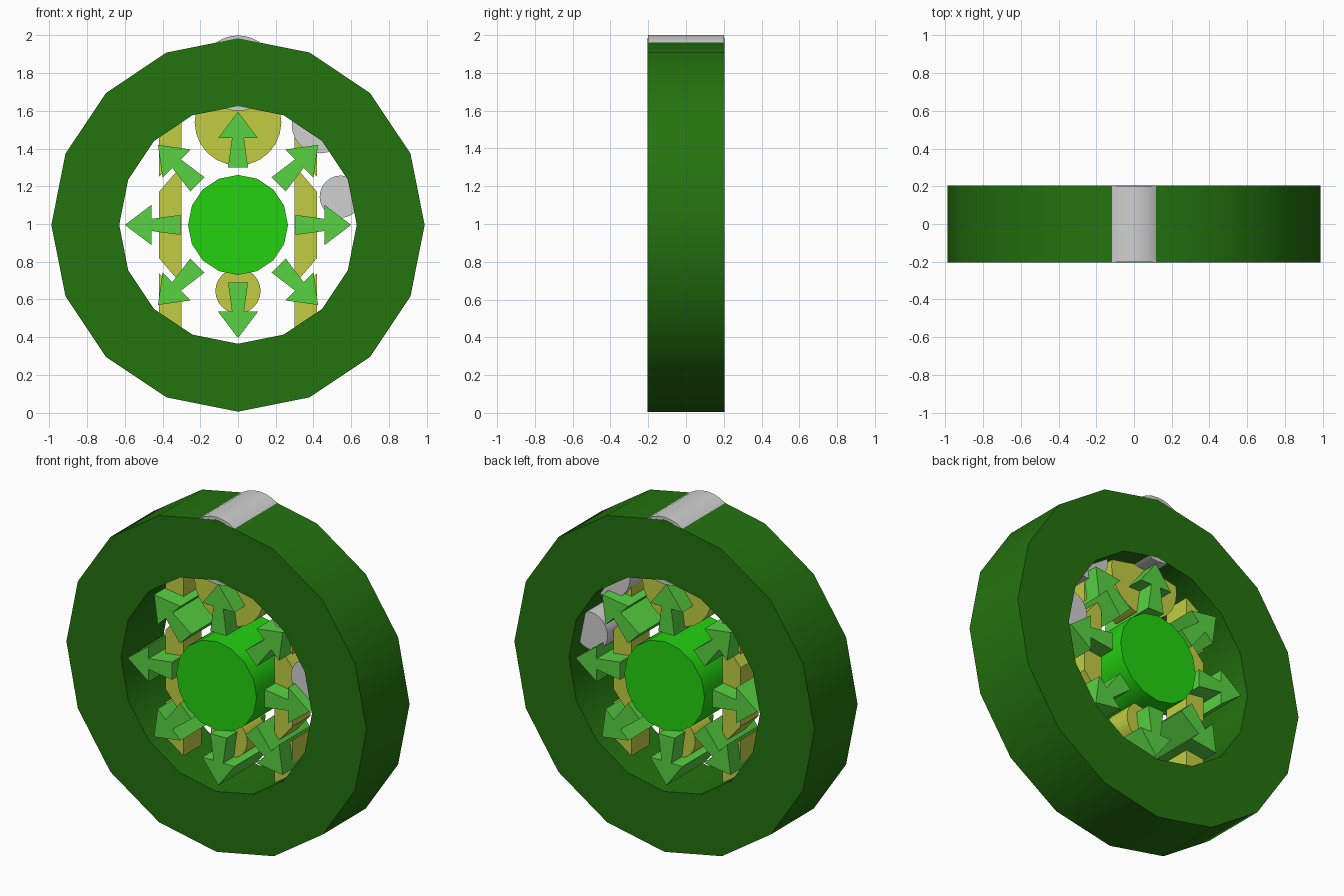
import bpy, bmesh, math

if "Cube" in bpy.data.objects:
    bpy.data.objects.remove(bpy.data.objects["Cube"])

CZ = 0.995  # height of the wheel centre


def mat(name, r, g, b):
    lin = lambda c: ((c / 255 + 0.055) / 1.055) ** 2.4
    m = bpy.data.materials.new(name)
    m.diffuse_color = (lin(r), lin(g), lin(b), 1)
    m.use_nodes = True
    m.node_tree.nodes["Principled BSDF"].inputs["Base Color"].default_value = m.diffuse_color
    return m


DARK = mat("dark_green", 35, 115, 14)
BRIGHT = mat("bright_green", 35, 210, 15)
LEAF = mat("leaf_green", 88, 210, 66)
YELLOW = mat("olive_yellow", 194, 206, 66)
GREY = mat("light_grey", 208, 208, 208)


def finish(bm, name, m, smooth):
    bmesh.ops.recalc_face_normals(bm, faces=bm.faces)
    me = bpy.data.meshes.new(name)
    bm.to_mesh(me)
    bm.free()
    me.materials.append(m)
    ob = bpy.data.objects.new(name, me)
    bpy.context.collection.objects.link(ob)
    if smooth:
        bpy.ops.object.select_all(action='DESELECT')
        ob.select_set(True)
        bpy.context.view_layer.objects.active = ob
        bpy.ops.object.shade_smooth_by_angle(angle=math.radians(35))
    return ob


def plate(name, pts, half, m, smooth=False):
    """Extrude an x-z outline from y=-half to y=half."""
    bm = bmesh.new()
    f = bm.faces.new([bm.verts.new((x, -half, z)) for x, z in pts])
    ext = bmesh.ops.extrude_face_region(bm, geom=[f])
    for v in ext['geom']:
        if isinstance(v, bmesh.types.BMVert):
            v.co.y = half
    return finish(bm, name, m, smooth)


def circle(x, z, r, n):
    return [(x + r * math.sin(2 * math.pi * i / n), z + r * math.cos(2 * math.pi * i / n))
            for i in range(n)]


def disc(name, x, z, r, half, m, n=24):
    plate(name, circle(x, z, r, n), half, m, True)


# outer rim: 16-sided ring
bm = bmesh.new()
loops = [[bm.verts.new((x, y, z)) for x, z in circle(0, CZ, r, 16)]
         for r, y in ((0.99, -0.203), (0.99, 0.203), (0.63, 0.203), (0.63, -0.203))]
for k in range(4):
    a, b = loops[k], loops[(k + 1) % 4]
    for i in range(16):
        j = (i + 1) % 16
        bm.faces.new((a[i], a[j], b[j], b[i]))
finish(bm, "outer_rim", DARK, True)

# central hub
disc("hub", 0, CZ, 0.265, 0.203, BRIGHT, 16)

# eight arrows pointing outwards
ARROW = [(-0.053, 0.305), (0.053, 0.305), (0.032, 0.46), (0.106, 0.46),
         (0, 0.6), (-0.106, 0.46), (-0.032, 0.46)]
for i in range(8):
    t = i * math.pi / 4
    c, s = math.cos(t), math.sin(t)
    plate("arrow_%d" % i, [(u * c + v * s, CZ - u * s + v * c) for u, v in ARROW], 0.185, LEAF)

# yellow discs above and below the hub
disc("upper_disc", 0, 1.54, 0.23, 0.085, YELLOW)
disc("lower_disc", 0, 0.645, 0.12, 0.085, YELLOW)

# yellow slanted side bars (inner and outer edges, bottom to top)
for side in (-1, 1):
    for k, (i0, o0, o1, i1) in enumerate(((0.36, 0.46, 0.74, 0.61), (0.68, 0.82, 1.17, 1.31),
                                          (1.38, 1.25, 1.53, 1.63))):
        plate("side_bar_%d" % k, [(side * 0.3, i0), (side * 0.42, o0),
                                  (side * 0.42, o1), (side * 0.3, i1)], 0.085, YELLOW)

# grey rollers at the top and the right
disc("top_roller", 0, 1.8, 0.2, 0.202, GREY, 32)
disc("middle_roller", 0.435, 1.525, 0.15, 0.12, GREY)
disc("small_roller", 0.545, 1.145, 0.112, 0.12, GREY)
